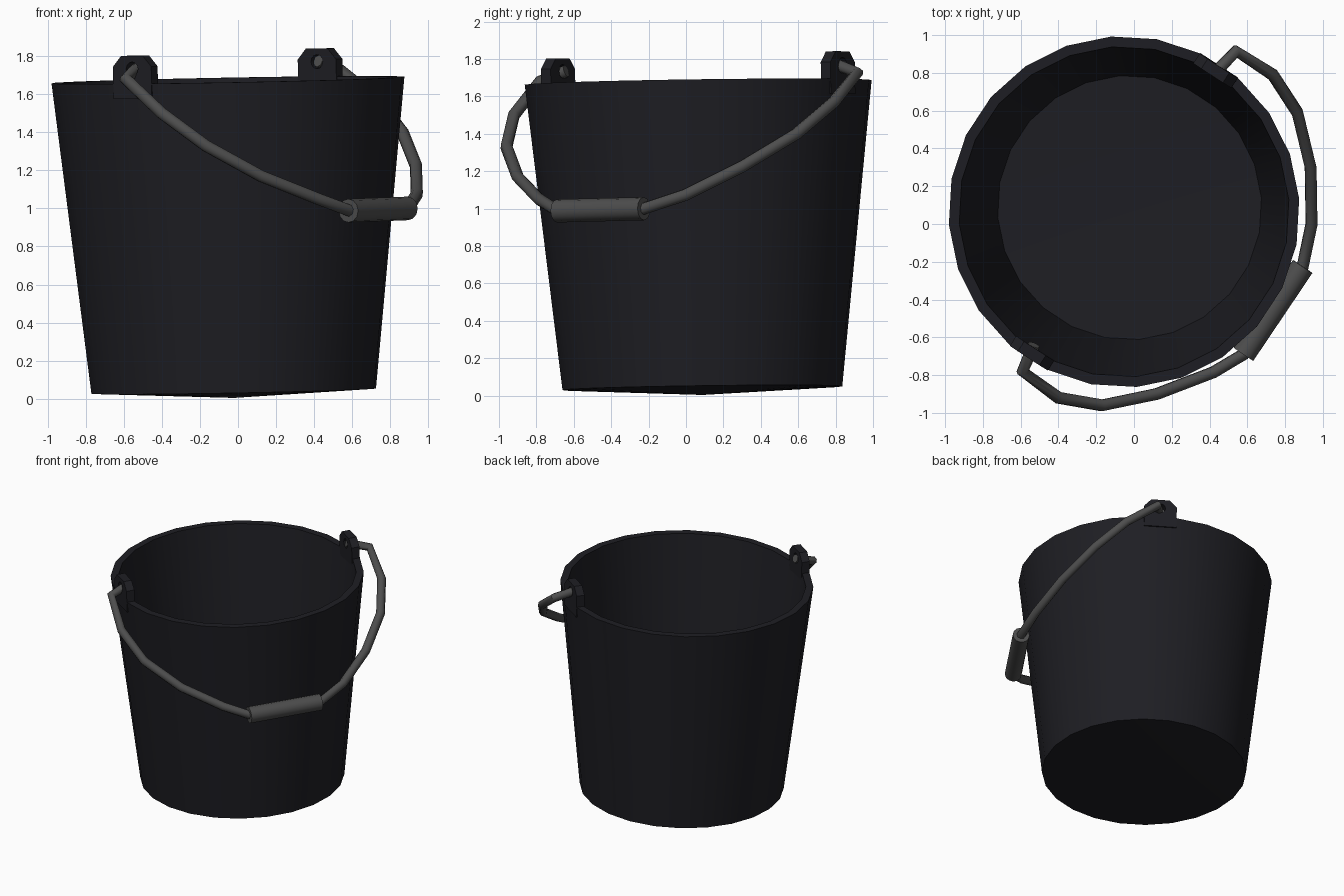
import bpy, bmesh, math
from mathutils import Matrix, Vector

if "Cube" in bpy.data.objects:
    bpy.data.objects.remove(bpy.data.objects["Cube"])

# The bucket leans very slightly: local axis frame
TILT = Vector((0, 0, 1)).rotation_difference(Vector((-0.0185, -0.0138, 1))).to_matrix().to_4x4()
FRAME = Matrix.Translation((-0.0225, 0.0875, 0.04)) @ TILT


def material(name, color):
    m = bpy.data.materials.new(name)
    m.diffuse_color = (*color, 1)
    m.use_nodes = True
    m.node_tree.nodes["Principled BSDF"].inputs["Base Color"].default_value = m.diffuse_color
    return m


dark = material("dark_plastic", (0.013, 0.013, 0.017))
grey = material("grey_metal", (0.075, 0.075, 0.075))


def finish(ob, mat, angle=30):
    ob.data.materials.clear()
    ob.data.materials.append(mat)
    bpy.ops.object.select_all(action='DESELECT')
    ob.select_set(True)
    bpy.context.view_layer.objects.active = ob
    bpy.ops.object.shade_smooth_by_angle(angle=math.radians(angle))


def mesh_object(name, bm):
    bmesh.ops.recalc_face_normals(bm, faces=bm.faces)
    me = bpy.data.meshes.new(name)
    bm.to_mesh(me)
    bm.free()
    ob = bpy.data.objects.new(name, me)
    bpy.context.collection.objects.link(ob)
    return ob


# Bucket body: lathed profile, 24 sides, bottom bulging slightly
bm = bmesh.new()
profile = [(0.75, 0), (0.93, 1.635), (0.875, 1.635), (0.70, 0.05)]
N = 24
rings = []
for r, z in profile:
    angles = [math.radians(4.2) + 2 * math.pi * i / N for i in range(N)]
    rings.append([bm.verts.new((r * math.cos(a), r * math.sin(a), z)) for a in angles])
for a, b in zip(rings, rings[1:]):
    for i in range(N):
        j = (i + 1) % N
        bm.faces.new((a[i], a[j], b[j], b[i]))
for ring, z in ((rings[0], -0.036), (rings[-1], 0.03)):
    c = bm.verts.new((0, 0, z))
    for i in range(N):
        bm.faces.new((ring[i], ring[(i + 1) % N], c))
bm.transform(FRAME)
finish(mesh_object("bucket_body", bm), dark)


# Lugs: chamfered plates with a hole, on opposite sides of the rim
def lug(name, degrees):
    place = FRAME @ Matrix.Rotation(math.radians(degrees), 4, 'Z') @ Matrix.Translation((0.892, 0, 1.635))
    bm = bmesh.new()
    outline = [(-0.12, -0.08), (0.12, -0.08), (0.12, 0.09), (0.068, 0.147), (-0.068, 0.147), (-0.12, 0.09)]
    face = bm.faces.new([bm.verts.new((-0.031, y, z)) for y, z in outline])
    new = bmesh.ops.extrude_face_region(bm, geom=[face])["geom"]
    bmesh.ops.translate(bm, verts=[v for v in new if isinstance(v, bmesh.types.BMVert)], vec=(0.062, 0, 0))
    bm.transform(place)
    ob = mesh_object(name, bm)
    bm = bmesh.new()
    bmesh.ops.create_cone(bm, cap_ends=True, segments=12, radius1=0.037, radius2=0.037, depth=0.3,
                          matrix=place @ Matrix.Translation((0, 0, 0.078)) @ Matrix.Rotation(math.pi / 2, 4, 'Y'))
    cutter = mesh_object("hole_cutter", bm)
    cutter.hide_render = True
    mod = ob.modifiers.new("hole", 'BOOLEAN')
    mod.operation, mod.solver, mod.object = 'DIFFERENCE', 'EXACT', cutter
    bpy.context.view_layer.objects.active = ob
    bpy.ops.object.modifier_apply(modifier=mod.name)
    bpy.data.objects.remove(cutter)
    finish(ob, dark)


lug("front_lug", 237)
lug("back_lug", 57)


# Handle parts: round bars along a path
def bar(name, points, radius, resolution):
    cu = bpy.data.curves.new(name, 'CURVE')
    cu.dimensions = '3D'
    cu.bevel_depth, cu.bevel_resolution, cu.use_fill_caps = radius, resolution, True
    sp = cu.splines.new('POLY')
    sp.points.add(len(points) - 1)
    for p, co in zip(sp.points, points):
        p.co = (*co, 1)
    ob = bpy.data.objects.new(name, cu)
    bpy.context.collection.objects.link(ob)
    bpy.ops.object.select_all(action='DESELECT')
    ob.select_set(True)
    bpy.context.view_layer.objects.active = ob
    bpy.ops.object.convert(target='MESH')
    finish(bpy.context.view_layer.objects.active, grey, 50)


# Wire handle hanging down against the wall
bar("handle_wire", [(-0.53, -0.64, 1.735), (-0.59, -0.78, 1.68), (-0.40, -0.92, 1.50), (-0.17, -0.96, 1.33),
                    (0.12, -0.90, 1.17), (0.42, -0.785, 1.05), (0.58, -0.69, 0.99), (0.893, -0.225, 1.0),
                    (0.94, 0.0, 1.075), (0.935, 0.30, 1.225), (0.865, 0.59, 1.40), (0.735, 0.79, 1.57),
                    (0.54, 0.915, 1.725), (0.42, 0.79, 1.775)], 0.033, 2)

# Hand grip
bar("handle_grip", [(0.58, -0.69, 0.988), (0.893, -0.225, 1.0)], 0.062, 4)
